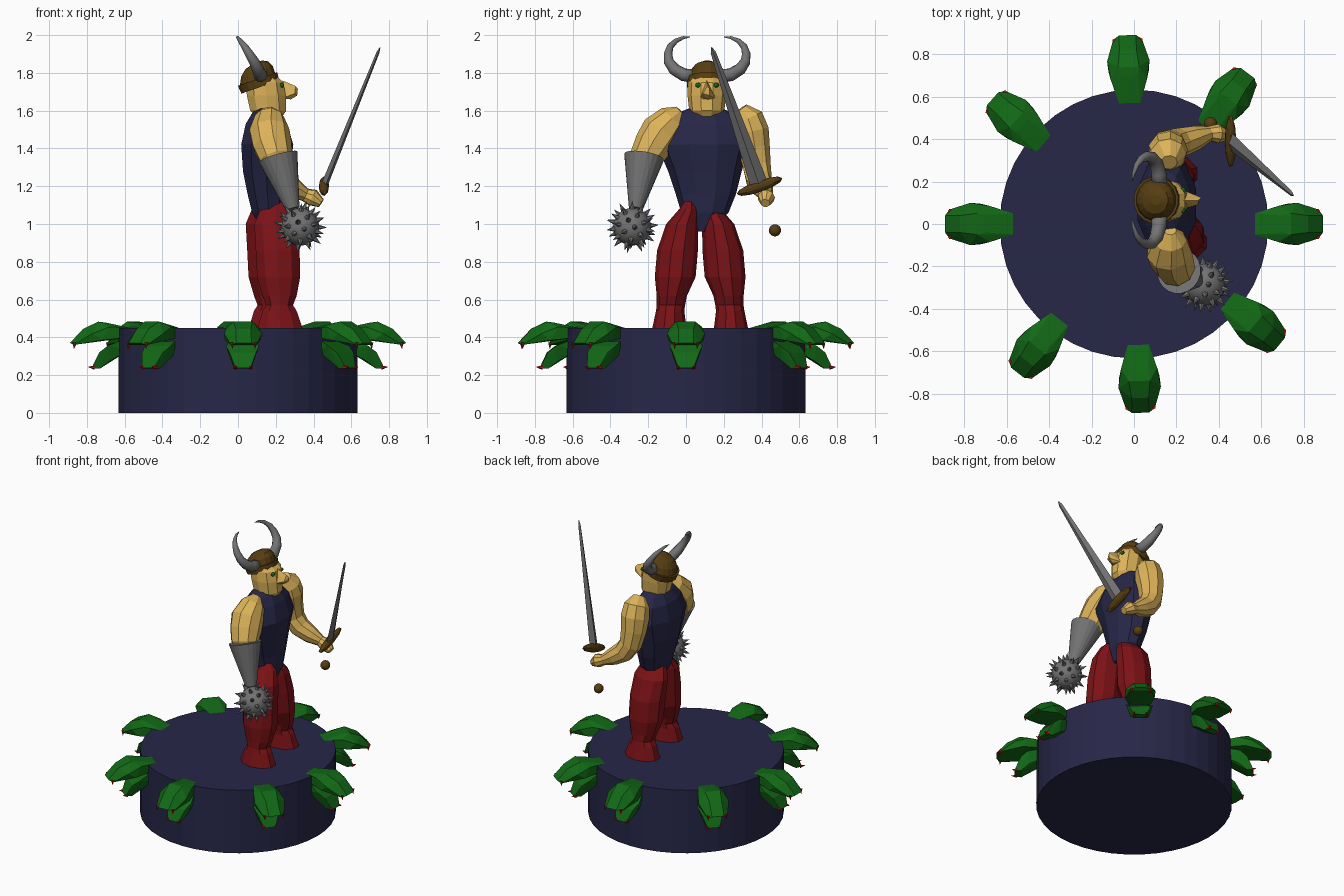
import bpy, bmesh, math
from mathutils import Vector, Matrix

if "Cube" in bpy.data.objects:
    bpy.data.objects.remove(bpy.data.objects["Cube"])

def material(name, rgb):
    m = bpy.data.materials.new(name)
    m.diffuse_color = (*rgb, 1)
    m.use_nodes = True
    m.node_tree.nodes["Principled BSDF"].inputs["Base Color"].default_value = m.diffuse_color
    return m

NAVY = material("navy", (0.02, 0.02, 0.065))
RED = material("dark red", (0.2, 0.006, 0.008))
SKIN = material("golden skin", (0.72, 0.45, 0.10))
GREEN = material("green", (0.006, 0.14, 0.008))
STEEL = material("steel grey", (0.17, 0.17, 0.17))
BROWN = material("brown", (0.095, 0.048, 0.006))
TOOTH = material("bright red", (0.6, 0.004, 0.004))

def finish(name, bm, mat, smooth=False):
    bmesh.ops.recalc_face_normals(bm, faces=bm.faces)
    for f in bm.faces:
        f.smooth = smooth
    me = bpy.data.meshes.new(name)
    bm.to_mesh(me)
    bm.free()
    me.materials.append(mat)
    ob = bpy.data.objects.new(name, me)
    bpy.context.collection.objects.link(ob)
    return ob

def ring(c, u, v, n):
    return [Vector(c) + u * math.cos(2 * math.pi * (i + .5) / n) + v * math.sin(2 * math.pi * (i + .5) / n)
            for i in range(n)]

def loft(name, rings, mat, smooth=False):
    bm = bmesh.new()
    vs = [[bm.verts.new(p) for p in r] for r in rings]
    n = len(vs[0])
    for a, b in zip(vs, vs[1:]):
        for i in range(n):
            j = (i + 1) % n
            bm.faces.new((a[i], a[j], b[j], b[i]))
    bm.faces.new(vs[0])
    bm.faces.new(vs[-1])
    return finish(name, bm, mat, smooth)

def stack(name, secs, mat, n=10):
    # horizontal ellipses: z, centre x, centre y, radius x, radius y
    return loft(name, [ring((x, y, z), Vector((rx, 0, 0)), Vector((0, ry, 0)), n)
                       for z, x, y, rx, ry in secs], mat)

def tube(name, pts, mat, n=9, smooth=False, ref=(0.3, 1, 0.1)):
    # round limb along a path: x, y, z, radius
    P = [Vector(p[:3]) for p in pts]
    rings = []
    for i, p in enumerate(pts):
        t = (P[min(i + 1, len(P) - 1)] - P[max(i - 1, 0)]).normalized()
        u = t.cross(Vector(ref)).normalized()
        rings.append(ring(P[i], u * p[3], t.cross(u) * p[3], n))
    return loft(name, rings, mat, smooth)

def hull(name, pts, mat, mirror=False):
    bm = bmesh.new()
    for p in pts:
        bm.verts.new(p)
        if mirror:
            bm.verts.new((p[0], -p[1], p[2]))
    r = bmesh.ops.convex_hull(bm, input=bm.verts)
    bmesh.ops.delete(bm, geom=list({v for v in r["geom_interior"] + r["geom_unused"]
                                    if isinstance(v, bmesh.types.BMVert)}), context='VERTS')
    return finish(name, bm, mat)

def ball(name, c, scale, mat, rot=Matrix(), smooth=True, segs=16):
    bm = bmesh.new()
    bmesh.ops.create_uvsphere(bm, u_segments=segs, v_segments=segs * 5 // 8, radius=1)
    bm.transform(Matrix.Translation(c) @ rot @ Matrix.Diagonal((*scale, 1)))
    return finish(name, bm, mat, smooth)

def spikes(name, items, mat, r):
    # cones: base point, direction, length
    bm = bmesh.new()
    for p, d, l in items:
        d = Vector(d).normalized()
        m = Matrix.Translation(Vector(p) + d * l / 2) @ d.to_track_quat('Z', 'Y').to_matrix().to_4x4()
        bmesh.ops.create_cone(bm, cap_ends=True, segments=6, radius1=r, radius2=0, depth=l, matrix=m)
    return finish(name, bm, mat)

# round plinth
bm = bmesh.new()
bmesh.ops.create_cone(bm, cap_ends=True, segments=40, radius1=.633, radius2=.633, depth=.45,
                      matrix=Matrix.Translation((0, 0, .225)))
finish("plinth", bm, NAVY)

# reptile heads around the plinth
upper = hull("reptile_upper_jaw", [(.57, .05, .45), (.57, .05, .40), (.68, .085, .455), (.74, .05, .483),
             (.70, .04, .478), (.77, .1, .42), (.82, .04, .445), (.89, .04, .37), (.87, .068, .36),
             (.72, .095, .385), (.60, .06, .41)], GREEN, True)
lower = hull("reptile_lower_jaw", [(.58, .05, .40), (.58, .05, .33), (.69, .088, .355), (.68, .06, .275),
             (.775, .04, .237), (.73, .045, .235), (.735, .07, .32)], GREEN, True)
teeth = spikes("reptile_teeth", [((.865, s * .06, .372), (.1, 0, -1), .035) for s in (-1, 1)] +
               [((.76, s * .04, .24), (1, 0, .1), .035) for s in (-1, 1)], TOOTH, .012)
for i, a in enumerate((0, 53, 92, 138.5, 180, 232, 272, 320.5)):
    for part in (upper, lower, teeth):
        ob = part if i == 0 else part.copy()
        ob.rotation_euler.z = math.radians(a)
        if i:
            bpy.context.collection.objects.link(ob)

# legs with boots: the far one is a mirrored copy set further back
leg = [(1.12, .20, .02, .04, .03), (1.08, .20, .015, .085, .05), (1.0, .20, -.02, .12, .085),
       (.86, .21, -.045, .122, .108), (.72, .215, -.057, .12, .108), (.62, .22, -.075, .095, .08),
       (.57, .22, -.08, .075, .075), (.54, .22, -.084, .095, .075), (.45, .222, -.088, .125, .09)]
stack("near_leg", leg, RED)
stack("far_leg", [(z, x - .045, .15 - y, rx, ry) for z, x, y, rx, ry in leg], RED)

# tunic
stack("tunic", [(1.62, .15, .105, .05, .07), (1.585, .15, .10, .08, .15), (1.53, .15, .10, .115, .20),
                (1.42, .155, .09, .145, .245), (1.28, .15, .10, .13, .195), (1.16, .155, .105, .11, .16),
                (1.06, .165, .10, .095, .125), (.96, .18, .08, .05, .035)], NAVY)

# arms
tube("near_arm", [(.17, -.03, 1.60, .03), (.167, -.07, 1.56, .08), (.165, -.13, 1.49, .108),
                  (.18, -.17, 1.42, .105), (.20, -.21, 1.35, .09), (.215, -.225, 1.29, .05)], SKIN)
tube("far_arm", [(.165, .29, 1.61, .04), (.16, .325, 1.56, .085), (.16, .345, 1.49, .095),
                 (.16, .36, 1.40, .085), (.175, .375, 1.30, .075), (.22, .385, 1.235, .07),
                 (.29, .405, 1.19, .058), (.355, .425, 1.155, .036), (.395, .425, 1.14, .046),
                 (.44, .42, 1.11, .025)], SKIN)

# gauntlet and spiked ball
tube("gauntlet", [(.212, -.222, 1.355, .107), (.29, -.266, 1.08, .037)], STEEL, 20)
C = Vector((.33, -.285, .985))
ball("mace_ball", C, (.1, .1, .1), STEEL)
dirs = []
for k in range(42):
    z = 1 - 2 * (k + .5) / 42
    q, a = math.sqrt(1 - z * z), k * 2.39996
    dirs.append(Vector((q * math.cos(a), q * math.sin(a), z)))
spikes("mace_spikes", [(C + d * .092, d, .05) for d in dirs], STEEL, .016)

# sword: blade, guard and pommel share one axis
hilt, tip = Vector((.455, .39, 1.2)), Vector((.752, .135, 1.935))
d = (tip - hilt).normalized()
w = Vector((0, .94, .34))
w = (w - d * w.dot(d)).normalized()
t = d.cross(w)
loft("sword_blade", [[c + w * a, c + t * b, c - w * a, c - t * b]
                     for c, a, b in ((hilt, .048, .018), (tip - d * .03, .014, .008), (tip, .003, .002))], STEEL)
frame = Matrix((w, t, d)).transposed().to_4x4()
ball("sword_guard", hilt, (.132, .027, .03), BROWN, frame, False, 10)
ball("sword_pommel", hilt - d * .265, (.032,) * 3, BROWN)

# head, nose and eyes
stack("head", [(1.565, .165, .11, .07, .07), (1.60, .16, .11, .1, .093), (1.68, .15, .11, .108, .102),
               (1.75, .14, .112, .105, .102), (1.79, .12, .113, .08, .09)], SKIN)
hull("nose", [(.235, .11, 1.76), (.305, .112, 1.73), (.317, .125, 1.715), (.313, .125, 1.68),
              (.30, .09, 1.69), (.23, .16, 1.665), (.23, .07, 1.665), (.28, .115, 1.66)], SKIN)
for s in (-1, 1):
    ball("eye", (.232, .112 + s * .047, 1.735), (.012, .016, .013), GREEN, segs=8)

# helmet with a raised brim, tilted back
tilt = Matrix.Translation((.118, .113, 1.725)) @ Matrix.Rotation(math.radians(-19), 4, 'Y')
loft("helmet", [[tilt @ p for p in ring((x, 0, z), Vector((r, 0, 0)), Vector((0, r, 0)), 16)]
                for z, r, x in ((0, .108, 0), (.045, .112, 0), (.045, .1, 0), (.085, .09, .01),
                                (.115, .065, .02), (.13, .025, .03))], BROWN)

# horns
horn = [(.12, .075, 1.785, .037), (.118, .125, 1.79, .035), (.105, .175, 1.82, .032), (.085, .203, 1.86, .027),
        (.06, .207, 1.90, .023), (.035, .195, 1.94, .018), (.012, .165, 1.97, .013), (-.002, .125, 1.987, .008),
        (-.008, .09, 1.99, .002)]
for s, side in ((-1, "near"), (1, "far")):
    tube(side + "_horn", [(x, .112 + s * y, z, r) for x, y, z, r in horn], STEEL, 10, True, (1, 0, 0.6))
